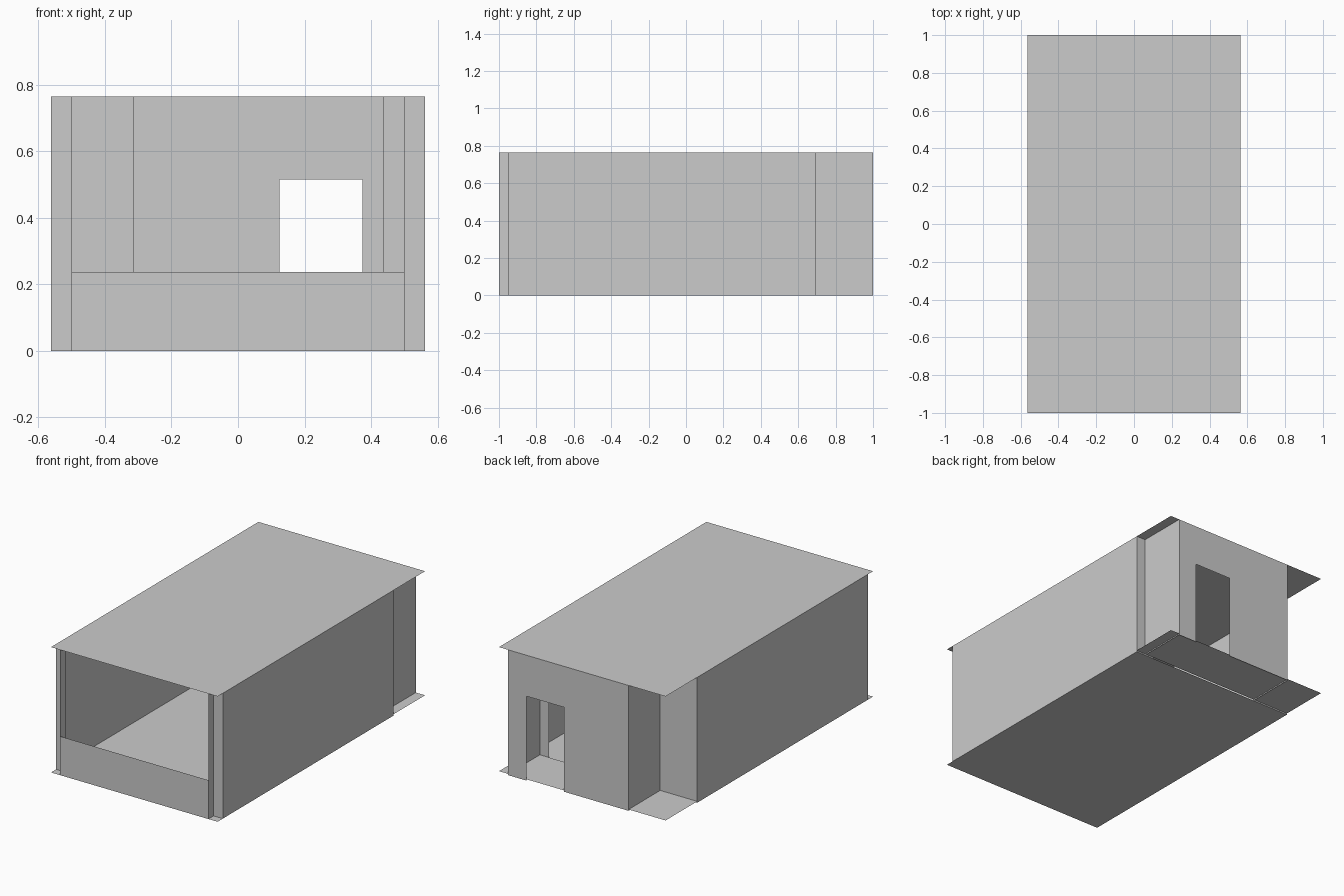
import bpy

if "Cube" in bpy.data.objects:
    bpy.data.objects.remove(bpy.data.objects["Cube"])

W, H = 0.5625, 0.765      # half width, height
FRONT, STEP, BACK = -0.95, 0.695, 1.0
RAISE = 0.008             # back floor sits slightly above the main floor


def mesh_object(name, verts, faces):
    me = bpy.data.meshes.new(name)
    me.from_pydata(verts, [], faces)
    ob = bpy.data.objects.new(name, me)
    bpy.context.collection.objects.link(ob)
    return ob


def slab(name, y0, y1, z):
    return mesh_object(name, [(-W, y0, z), (W, y0, z), (W, y1, z), (-W, y1, z)],
                       [(0, 1, 2, 3)])


def wall(name, path, z0=0.0, z1=H):
    """Thin vertical wall following a plan path."""
    n = len(path)
    verts = [(x, y, z) for z in (z0, z1) for x, y in path]
    return mesh_object(name, verts,
                       [(i, i + 1, n + i + 1, n + i) for i in range(n - 1)])


# Floors and roof
slab("main_floor", -1, STEP, 0)
slab("back_floor", STEP, BACK, RAISE)
slab("roof", -1, BACK, H)

# Side walls with front returns and stepped back corners
wall("left_wall", [(-0.3125, BACK), (-0.3125, STEP), (-W, STEP),
                   (-W, FRONT), (-0.5, FRONT), (-0.5, -1)])
wall("right_wall", [(0.5, -1), (0.5, FRONT), (W, FRONT), (W, STEP),
                    (0.5, STEP), (0.5, BACK)])

# Narrow inner return beside the entry
wall("inner_return", [(0.5, STEP), (0.4375, STEP)])

# Low front parapet
wall("front_parapet", [(-0.5, -1), (0.5, -1)], 0, 0.237)

# Back wall around the doorway
xs, zs = [-0.3125, 0.125, 0.375, 0.5], [0, 0.515, H]
verts = [(x, BACK, z) for z in zs for x in xs]
faces = [(4 * r + c, 4 * r + 4 + c, 4 * r + 5 + c, 4 * r + 1 + c)
         for r in range(2) for c in range(3) if (r, c) != (0, 1)]
mesh_object("back_wall", verts, faces)
